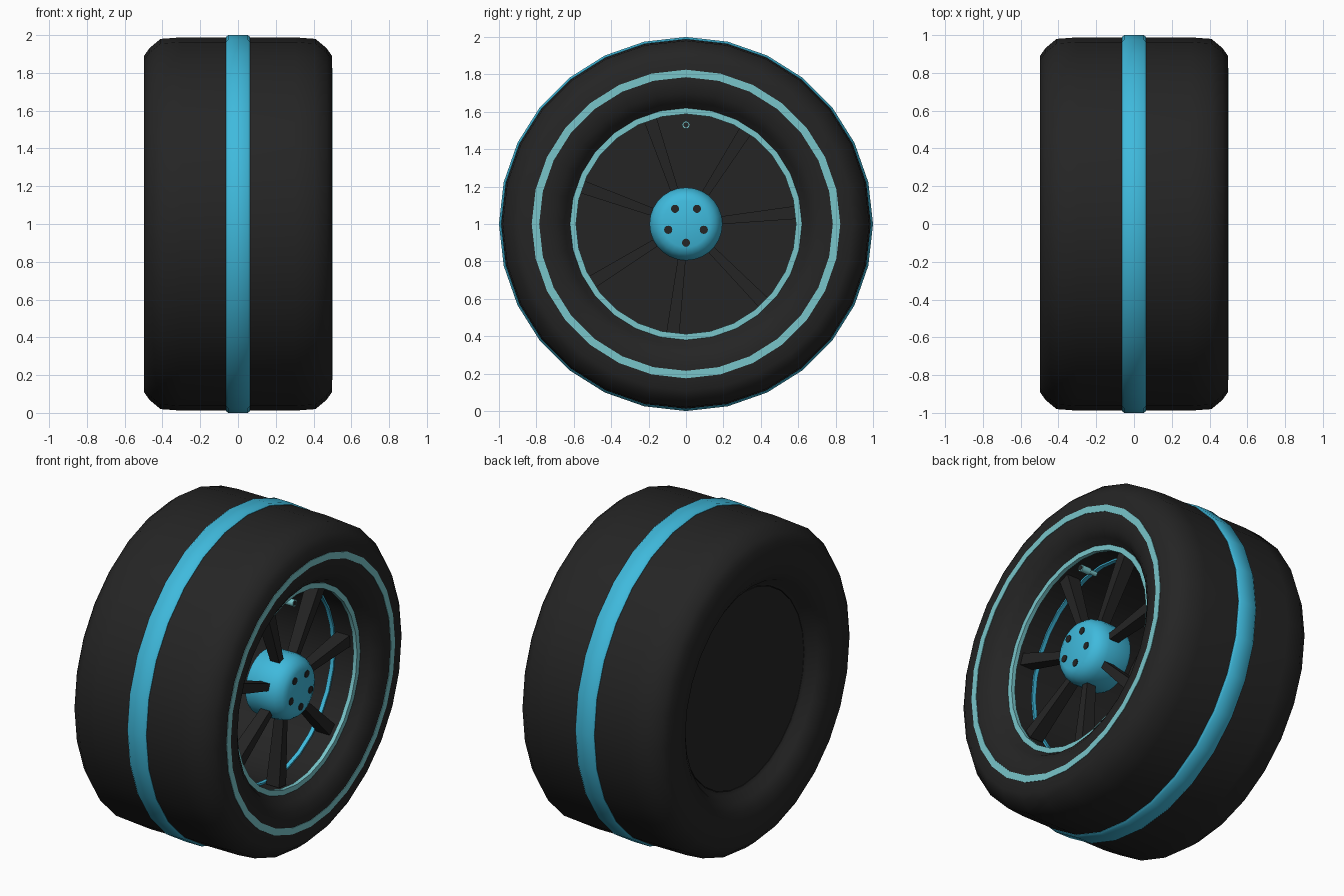
import bpy, bmesh, math
from mathutils import Matrix

cube = bpy.data.objects.get("Cube")
if cube:
    bpy.data.objects.remove(cube, do_unlink=True)

SEGMENTS = 28
CENTRE = Matrix.Translation((0, 0, 1))


def material(name, rgb):
    mat = bpy.data.materials.new(name)
    mat.use_nodes = True
    mat.diffuse_color = (*rgb, 1)
    mat.node_tree.nodes["Principled BSDF"].inputs["Base Color"].default_value = (*rgb, 1)
    return mat


BLACK = material("rubber black", (0.018, 0.018, 0.018))
BLUE = material("bright blue", (0.05, 0.49, 0.72))
TEAL = material("pale teal", (0.19, 0.56, 0.59))


def finish(name, bm, mat, smooth=True):
    bmesh.ops.recalc_face_normals(bm, faces=bm.faces)
    mesh = bpy.data.meshes.new(name)
    bm.to_mesh(mesh)
    bm.free()
    mesh.materials.append(mat)
    obj = bpy.data.objects.new(name, mesh)
    bpy.context.collection.objects.link(obj)
    if smooth:
        bpy.ops.object.select_all(action='DESELECT')
        obj.select_set(True)
        bpy.context.view_layer.objects.active = obj
        bpy.ops.object.shade_smooth_by_angle(angle=math.radians(40))
    return obj


def lathe(name, profile, mat, segments=SEGMENTS, closed=True, place=CENTRE):
    """Spin (x, radius) points around the x axis; open profiles get end caps."""
    bm = bmesh.new()
    rings = []
    for i in range(segments):
        a = math.tau * i / segments
        rings.append([bm.verts.new((x, r * math.sin(a), r * math.cos(a))) for x, r in profile])
    n = len(profile)
    for i, ring in enumerate(rings):
        nxt = rings[(i + 1) % segments]
        for j in range(n if closed else n - 1):
            k = (j + 1) % n
            bm.faces.new((ring[j], ring[k], nxt[k], nxt[j]))
    if not closed:
        for j in (0, n - 1):
            bm.faces.new([ring[j] for ring in rings])
    bm.transform(place)
    return finish(name, bm, mat)


def band(name, x0, x1, r0, r1, mat):
    return lathe(name, [(x0, r0), (x1, r0), (x1, r1), (x0, r1)], mat)


# Tyre: half profile mirrored across the middle
half = [(0.39, 0.60), (0.40, 0.62), (0.45, 0.65), (0.485, 0.70), (0.497, 0.76),
        (0.497, 0.89), (0.47, 0.93), (0.41, 0.98), (0.30, 0.988)]
lathe("tyre", half + [(-x, r) for x, r in reversed(half)], BLACK)

# Raised tread stripe
lathe("tread_stripe", [(-0.064, 0.97), (-0.064, 0.99), (-0.052, 1.0),
                       (0.052, 1.0), (0.064, 0.99), (0.064, 0.97)], BLUE)

# Sidewall and rim rings, inner accent band
band("sidewall_ring", 0.493, 0.5, 0.785, 0.825, TEAL)
band("rim_ring", 0.38, 0.405, 0.588, 0.62, TEAL)
band("inner_accent_band", 0.225, 0.25, 0.59, 0.605, BLUE)

# Closed back of the wheel
lathe("back_disc", [(-0.39, 0.597), (-0.37, 0.597)], BLACK, closed=False)

# Hub with a rounded front
lathe("hub", [(0.18, 0.185), (0.20, 0.195), (0.34, 0.195), (0.38, 0.185),
              (0.415, 0.16), (0.43, 0.125)], BLUE, closed=False)

# Lug recesses on the hub face
for i in range(5):
    a = math.tau * i / 5
    place = CENTRE @ Matrix.Translation((0, 0.1 * math.sin(a), -0.1 * math.cos(a)))
    lathe(f"lug_{i + 1}", [(0.425, 0.022), (0.434, 0.022)], BLACK, 12, False, place)

# Seven spokes widening towards the rim
for i in range(7):
    bm = bmesh.new()
    bmesh.ops.create_cube(bm, size=1)
    for v in bm.verts:
        outer = v.co.z > 0
        v.co.x = 0.31 + v.co.x * (0.09 if outer else 0.06)
        v.co.y *= 0.07 if outer else 0.04
        v.co.z = 0.592 if outer else 0.16
    angle = math.radians(84) - math.tau * i / 7
    bm.transform(CENTRE @ Matrix.Rotation(-angle, 4, 'X'))
    finish(f"spoke_{i + 1}", bm, BLACK, smooth=False)

# Valve stem with a dark bore
valve_place = CENTRE @ Matrix.Translation((0, 0, 0.53))
lathe("valve_stem", [(0.28, 0.014), (0.33, 0.014), (0.33, 0.021), (0.39, 0.021)],
      TEAL, 12, False, valve_place)
lathe("valve_bore", [(0.386, 0.014), (0.392, 0.014)], BLACK, 12, False, valve_place)
lathe("valve_base", [(0.28, 0.012), (0.29, 0.012)], BLACK, 8, False,
      CENTRE @ Matrix.Translation((0, 0, 0.53)))
